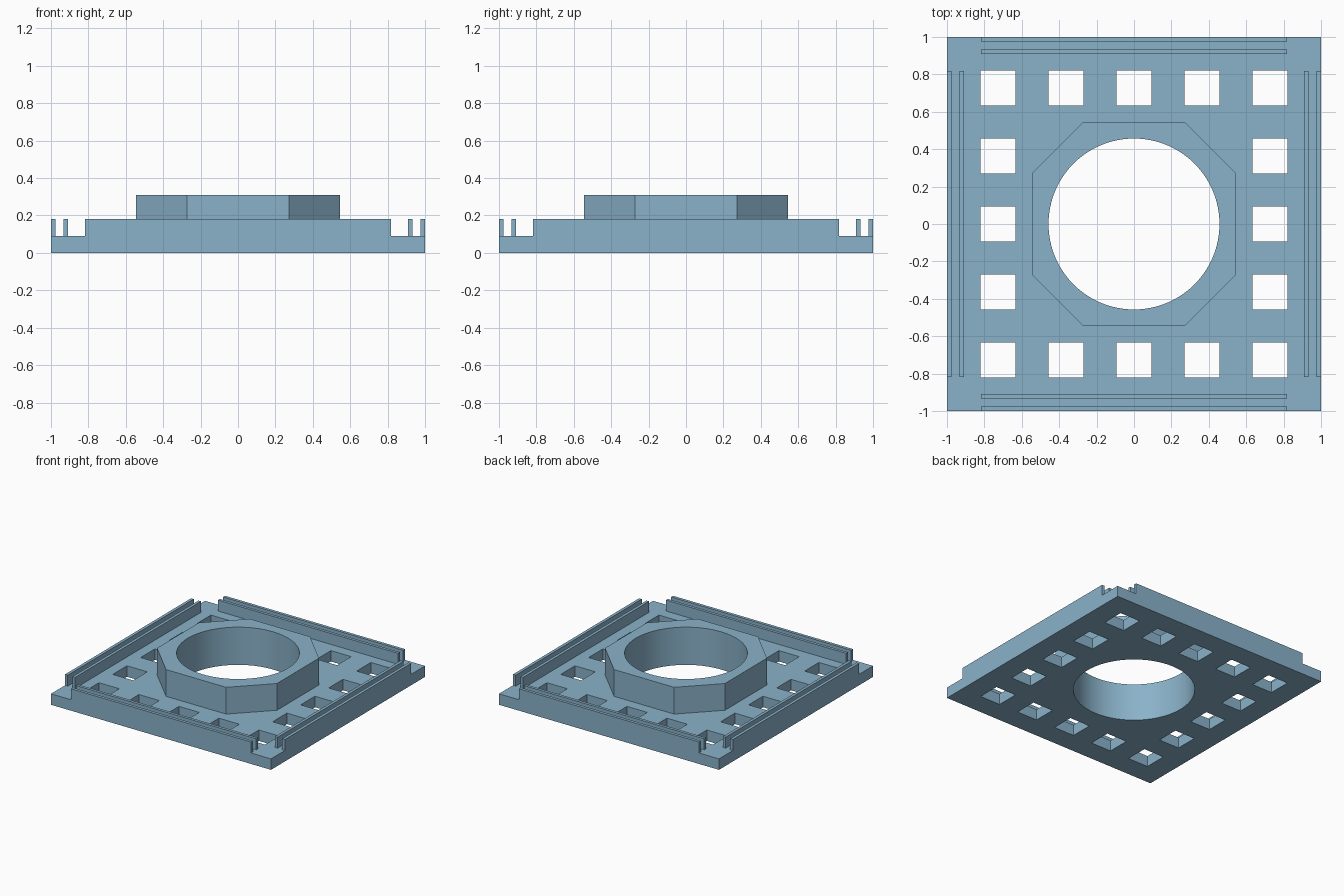
import bpy, bmesh, math
from mathutils import Matrix, Vector

if "Cube" in bpy.data.objects:
    bpy.data.objects.remove(bpy.data.objects["Cube"])

BASE_TOP = 0.09       # plate thickness
RAIL_TOP = 0.18
COLLAR_TOP = 0.31
BORE = 0.457          # central bore radius

blue = bpy.data.materials.new("steel blue")
blue.diffuse_color = (0.254, 0.445, 0.584, 1)
blue.use_nodes = True
blue.node_tree.nodes["Principled BSDF"].inputs["Base Color"].default_value = blue.diffuse_color


def add_box(bm, lo, hi):
    lo, hi = Vector(lo), Vector(hi)
    m = Matrix.Translation((lo + hi) / 2) @ Matrix.Diagonal((*(hi - lo), 1))
    bmesh.ops.create_cube(bm, size=1, matrix=m)


def add_bore(bm):
    bmesh.ops.create_cone(bm, cap_ends=True, segments=96, radius1=BORE, radius2=BORE,
                          depth=2, matrix=Matrix.Translation((0, 0, 0.2)))


def finish(bm, name):
    bmesh.ops.recalc_face_normals(bm, faces=bm.faces)
    mesh = bpy.data.meshes.new(name)
    bm.to_mesh(mesh)
    bm.free()
    mesh.materials.append(blue)
    obj = bpy.data.objects.new(name, mesh)
    bpy.context.collection.objects.link(obj)
    return obj


def cut(obj, cutter):
    cutter.hide_render = True
    mod = obj.modifiers.new("cut", "BOOLEAN")
    mod.operation, mod.solver, mod.object = "DIFFERENCE", "EXACT", cutter
    bpy.ops.object.select_all(action="DESELECT")
    bpy.context.view_layer.objects.active = obj
    obj.select_set(True)
    bpy.ops.object.modifier_apply(modifier=mod.name)
    bpy.data.objects.remove(cutter)
    bpy.ops.object.shade_smooth_by_angle(angle=math.radians(30))


# square base plate
bm = bmesh.new()
add_box(bm, (-1, -1, 0), (1, 1, BASE_TOP))
plate = finish(bm, "base_plate")

# ring of sixteen square windows and the central bore
bm = bmesh.new()
pitch, half = 0.3635, 0.0925
for i in range(-2, 3):
    for j in range(-2, 3):
        if max(abs(i), abs(j)) == 2:
            x, y = i * pitch, j * pitch
            add_box(bm, (x - half, y - half, -0.5), (x + half, y + half, 0.5))
add_bore(bm)
cut(plate, finish(bm, "plate_cutter"))

# octagonal collar around the bore
bm = bmesh.new()
a, b = 0.545, 0.273
outline = [(a, -b), (a, b), (b, a), (-b, a), (-a, b), (-a, -b), (-b, -a), (b, -a)]
face = bm.faces.new([bm.verts.new((x, y, BASE_TOP)) for x, y in outline])
top = bmesh.ops.extrude_face_region(bm, geom=[face])
bmesh.ops.translate(bm, vec=(0, 0, COLLAR_TOP - BASE_TOP),
                    verts=[v for v in top["geom"] if isinstance(v, bmesh.types.BMVert)])
collar = finish(bm, "octagon_collar")
bm = bmesh.new()
add_bore(bm)
cut(collar, finish(bm, "collar_cutter"))

# a pair of thin rails along each edge
for side, name in enumerate(("right", "back", "left", "front")):
    bm = bmesh.new()
    for inner, outer in ((0.908, 0.932), (0.975, 1.0)):
        add_box(bm, (inner, -0.818, BASE_TOP), (outer, 0.818, RAIL_TOP))
    bm.transform(Matrix.Rotation(side * math.pi / 2, 4, "Z"))
    finish(bm, name + "_rails")
